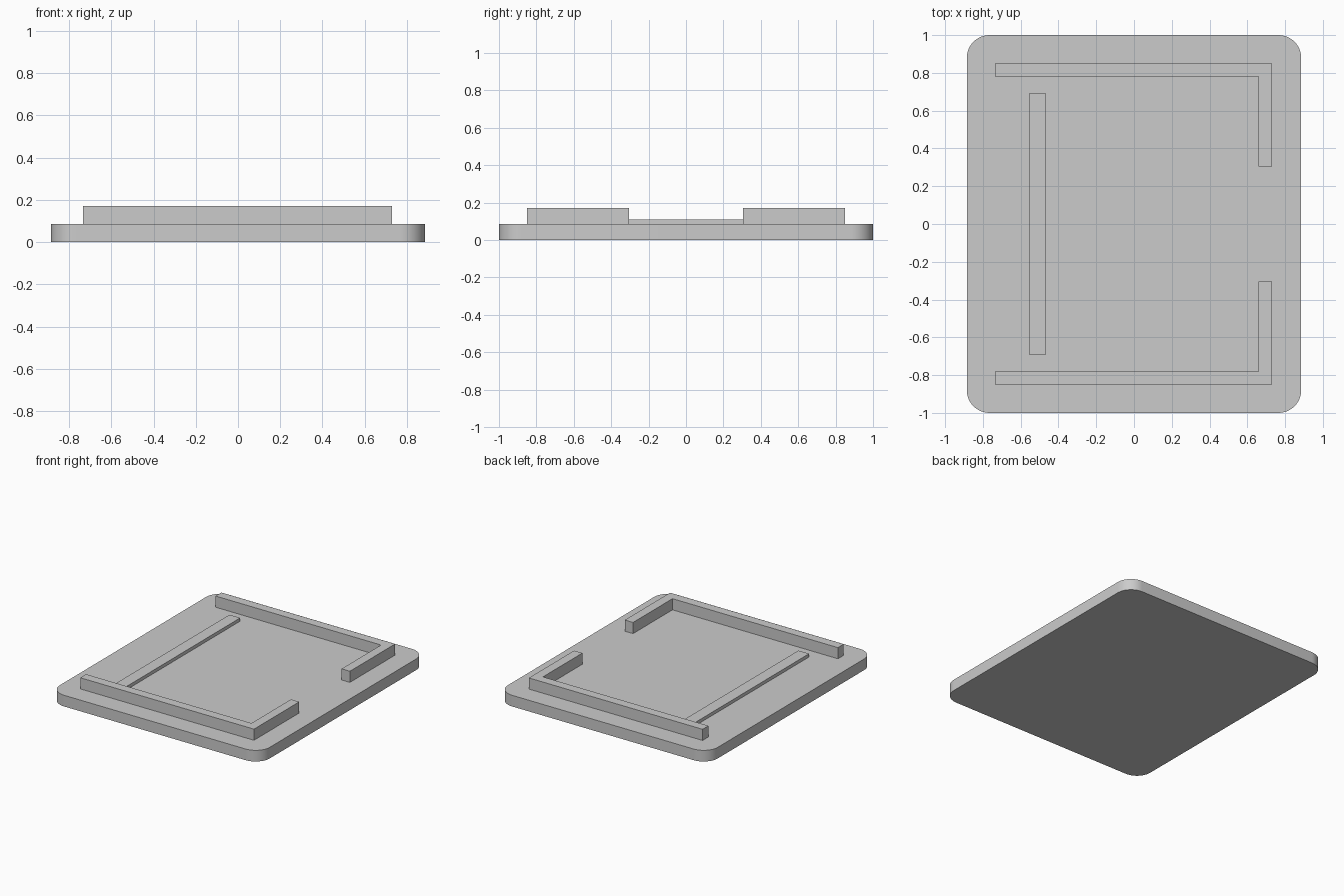
import bpy
import bmesh
from math import cos, sin, pi

cube = bpy.data.objects.get("Cube")
if cube:
    bpy.data.objects.remove(cube, do_unlink=True)

grey = bpy.data.materials.new("plain_grey")
grey.use_nodes = True
grey.diffuse_color = (0.6, 0.6, 0.6, 1)
grey.node_tree.nodes["Principled BSDF"].inputs["Base Color"].default_value = (0.6, 0.6, 0.6, 1)

BASE_TOP = 0.085
WALL_TOP = 0.17


def extrude_outline(name, points, bottom, top):
    """Solid prism from a flat outline."""
    bm = bmesh.new()
    face = bm.faces.new([bm.verts.new((x, y, bottom)) for x, y in points])
    result = bmesh.ops.extrude_face_region(bm, geom=[face])
    for v in result["geom"]:
        if isinstance(v, bmesh.types.BMVert):
            v.co.z = top
    bmesh.ops.recalc_face_normals(bm, faces=bm.faces)
    mesh = bpy.data.meshes.new(name)
    bm.to_mesh(mesh)
    bm.free()
    mesh.materials.append(grey)
    obj = bpy.data.objects.new(name, mesh)
    bpy.context.collection.objects.link(obj)
    return obj


def rounded_rectangle(half_x, half_y, radius, steps=12):
    points = []
    for corner, (sx, sy) in enumerate([(1, 1), (-1, 1), (-1, -1), (1, -1)]):
        for i in range(steps + 1):
            a = (corner + i / steps) * pi / 2
            points.append((sx * (half_x - radius) + radius * cos(a),
                           sy * (half_y - radius) + radius * sin(a)))
    return points


# Base plate with rounded corners
plate = extrude_outline("base_plate", rounded_rectangle(0.885, 1.0, 0.12), 0, BASE_TOP)
bpy.context.view_layer.objects.active = plate
plate.select_set(True)
bpy.ops.object.shade_smooth_by_angle()

# Mirrored L-shaped walls
l_shape = [(-0.735, 0.85), (-0.735, 0.78), (0.66, 0.78),
           (0.66, 0.305), (0.73, 0.305), (0.73, 0.85)]
for name, side in (("back_wall", 1), ("front_wall", -1)):
    extrude_outline(name, [(x, side * y) for x, y in l_shape], BASE_TOP, WALL_TOP)

# Low strip across the open side
extrude_outline("low_strip", [(-0.555, -0.69), (-0.465, -0.69), (-0.465, 0.69), (-0.555, 0.69)],
                BASE_TOP, 0.11)
